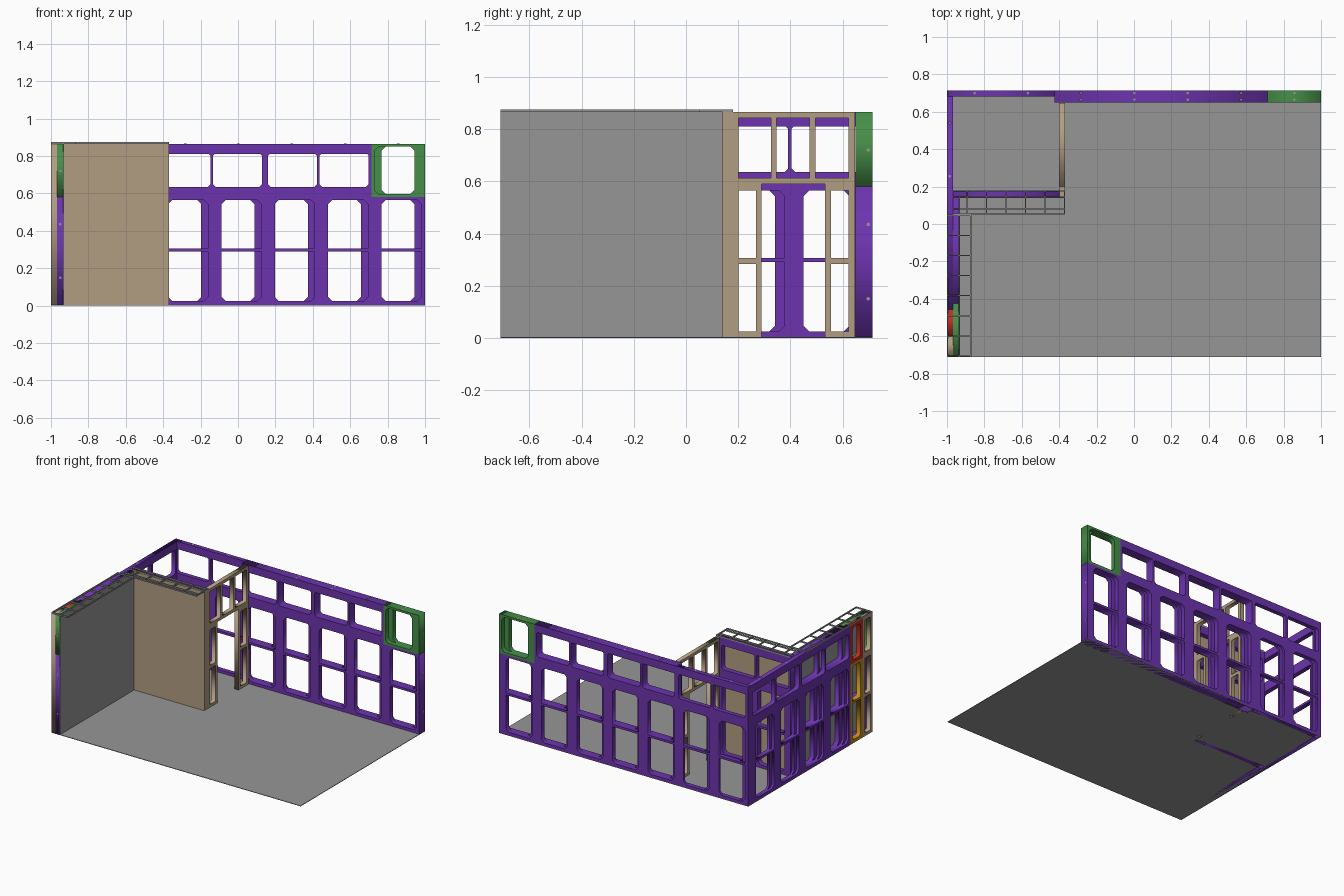
import bpy, bmesh
from mathutils import Matrix, Vector

cube = bpy.data.objects.get("Cube")
if cube:
    bpy.data.objects.remove(cube, do_unlink=True)


def material(name, rgb):
    col = [(c / 255 / 12.92) if c < 11 else ((c / 255 + 0.055) / 1.055) ** 2.4 for c in rgb] + [1]
    m = bpy.data.materials.new(name)
    m.use_nodes = True
    m.diffuse_color = col
    m.node_tree.nodes["Principled BSDF"].inputs["Base Color"].default_value = col
    return m


PURPLE = material("purple", (108, 52, 174))
GREEN = material("green", (70, 142, 72))
TAN = material("tan", (178, 157, 129))
GRAY = material("gray", (150, 150, 150))
RED = material("red", (190, 48, 36))
GOLD = material("gold", (196, 142, 28))

P = 0.285            # panel pitch
SPLIT, TOP = 0.58, 0.865
BACK, MID, FRONT = 0.715, 0.683, 0.65      # back wall layers in y
OUT, SKIN, IN = -1.0, -0.967, -0.935       # side wall layers in x


def finish(name, mesh, mat):
    mesh.materials.clear()
    mesh.materials.append(mat)
    ob = bpy.data.objects.new(name, mesh)
    bpy.context.collection.objects.link(ob)
    return ob


def box(name, mat, x, y, z):
    bm = bmesh.new()
    bmesh.ops.create_cube(bm, size=1)
    for v in bm.verts:
        v.co = [(a + b) / 2 + c * (b - a) for (a, b), c in zip((x, y, z), v.co)]
    mesh = bpy.data.meshes.new(name)
    bm.to_mesh(mesh)
    bm.free()
    return finish(name, mesh, mat)


def outline(u0, u1, v0, v1, low=0, high=0):
    """Rectangle with optional chamfers at its low and high corners."""
    pts = []
    for u, v, c, du, dv in ((u0, v0, low, 1, 1), (u1, v0, low, -1, 1),
                            (u1, v1, high, -1, -1), (u0, v1, high, 1, -1)):
        pair = [(u, v + dv * c), (u + du * c, v)] if c else [(u, v)]
        pts += pair if du == dv else pair[::-1]
    return pts


def plate(name, mat, axis, w0, w1, rect, holes):
    """Upright plate across the given axis, with openings."""
    cu = bpy.data.curves.new(name, "CURVE")
    cu.dimensions, cu.fill_mode, cu.extrude = "2D", "BOTH", (w1 - w0) / 2
    for pts in [outline(*rect)] + [outline(*h) for h in holes]:
        sp = cu.splines.new("POLY")
        sp.points.add(len(pts) - 1)
        for p, (u, v) in zip(sp.points, pts):
            p.co = (u, v, 0, 1)
        sp.use_cyclic_u = True
    tmp = bpy.data.objects.new(name + "_profile", cu)
    bpy.context.collection.objects.link(tmp)
    deps = bpy.context.evaluated_depsgraph_get()
    mesh = bpy.data.meshes.new_from_object(tmp.evaluated_get(deps))
    bpy.data.objects.remove(tmp, do_unlink=True)
    mid = (w0 + w1) / 2
    if axis == "x":
        mat4 = Matrix(((0, 0, 1, mid), (1, 0, 0, 0), (0, 1, 0, 0), (0, 0, 0, 1)))
    else:
        mat4 = Matrix(((1, 0, 0, 0), (0, 0, -1, mid), (0, 1, 0, 0), (0, 0, 0, 1)))
    mesh.transform(mat4)
    return finish(name, mesh, mat)


def lower_cells(p, a, b):
    return [(p + a, p + b, 0.025, 0.29, 0.022, 0), (p + a, p + b, 0.306, 0.565, 0, 0.022)]


def lower_wall(name, axis, w0, w1, start, count, inner):
    a, b = (0.052, 0.265) if inner else (0.022, 0.228)
    holes = [h for i in range(count) for h in lower_cells(start + i * P, a, b)]
    plate(name, PURPLE, axis, w0, w1, (start, start + count * P, 0, SPLIT), holes)


def upper_wall(name, axis, w0, w1, start, count):
    """Wide openings, each pair of panels sharing a slim mullion."""
    holes = []
    for i in range(count):
        a, b = (0.016, 0.007) if i % 2 == 0 else (0.007, 0.016)
        p = start + i * P
        holes.append((p + a, p + P - b, 0.635, 0.81, 0.014, 0.008))
    plate(name, PURPLE, axis, w0, w1, (start, start + count * P, SPLIT, TOP), holes)


def green_panel(name, axis, w0, w1, p, inner):
    a, b = (0.014, 0.228) if inner else (0.052, 0.265)
    plate(name, GREEN, axis, w0, w1, (p, p + P, SPLIT, TOP),
          [(p + a, p + b, 0.597, 0.85, 0.022, 0.022)])


# Floor
box("floor", GRAY, (-1, 1), (-0.71, BACK), (0, 0.004))

# Back wall: thin half behind the room, doubled elsewhere
thin = 1 - 5 * P
half = (BACK + MID) / 2
lower_wall("back_wall_outer_lower", "y", MID, BACK, thin, 5, False)
lower_wall("back_wall_inner_lower", "y", FRONT, MID, thin, 5, True)
upper_wall("back_wall_upper", "y", FRONT, BACK, thin, 4)
green_panel("back_green_outer", "y", MID, BACK, 1 - P, False)
green_panel("back_green_inner", "y", FRONT, MID, 1 - P, True)
lower_wall("back_room_outer_lower", "y", half, BACK, thin - 2 * P, 2, False)
lower_wall("back_room_inner_lower", "y", MID, half, thin - 2 * P, 2, True)
upper_wall("back_room_upper", "y", MID, BACK, thin - 2 * P, 2)
box("back_corner_post", PURPLE, (OUT, thin - 2 * P), (MID, BACK), (0, TOP))

# Side wall outer layer
side = MID - 4 * P
side_half = (OUT + SKIN) / 2
lower_wall("side_wall_outer_lower", "x", OUT, side_half, side, 4, False)
lower_wall("side_wall_inner_lower", "x", side_half, SKIN, side, 4, True)
upper_wall("side_wall_upper", "x", OUT, SKIN, side, 4)

# Half-width filler panels and stud infill at the open end
fill = side - P / 2
a, b = fill + 0.025, side - 0.025
plate("red_filler", RED, "x", OUT, SKIN, (fill, side, SPLIT, TOP),
      [(a, b, 0.605, 0.84, 0.015, 0.015)])
plate("gold_filler", GOLD, "x", OUT, SKIN, (fill, side, 0, SPLIT),
      [(a, b, 0.025, 0.29, 0.015, 0), (a, b, 0.306, 0.56, 0, 0.015)])
a, b = -0.71 + 0.022, fill - 0.022
plate("end_stud_frame", TAN, "x", OUT, SKIN, (-0.71, fill, 0, TOP),
      [(a, b, 0.022, 0.283), (a, b, 0.305, 0.565), (a, b, 0.61, 0.843)])

# Side wall inner layer with lining sheet
lower_wall("side_lining_lower", "x", SKIN, IN, -0.71, 3, True)
upper_wall("side_lining_upper", "x", SKIN, IN, -0.71 + P, 2)
green_panel("side_green", "x", SKIN, IN, -0.71, True)
box("side_sheet", GRAY, (IN, IN + 0.004), (-0.71, 0.145), (0, TOP))

# Cross wall with tan sheet and end post
lower_wall("cross_wall_lower", "y", 0.145, 0.18, SKIN, 2, True)
upper_wall("cross_wall_upper", "y", 0.145, 0.18, SKIN, 2)
box("cross_sheet", TAN, (IN, -0.368), (0.139, 0.145), (0, TOP))
box("cross_end_post", TAN, (SKIN + 2 * P, -0.368), (0.145, 0.2), (0, TOP))

# Stud partition with doorway
x0, x1 = -0.4, -0.368
plate("partition_upper", TAN, "x", x0, x1, (0.2, 0.648, 0.59, TOP),
      [(0.202, 0.325, 0.613, 0.843), (0.347, 0.473, 0.613, 0.843), (0.497, 0.623, 0.613, 0.843)])
for name, u0, u1, c0, c1 in (("partition_lower_front", 0.2, 0.29, 0.202, 0.268),
                             ("partition_lower_back", 0.532, 0.648, 0.555, 0.623)):
    plate(name, TAN, "x", x0, x1, (u0, u1, 0, 0.59),
          [(c0, c1, 0.024, 0.284), (c0, c1, 0.307, 0.565)])

# Open top tracks over both walls
Z = (TOP, 0.875)
T = 0.003
for i, x in enumerate((OUT + T, IN, -0.87 - T)):
    box(f"side_track_rail_{i}", GRAY, (x - T, x + T), (-0.71, 0.05), Z)
for i in range(8):
    y = 0.047 - i * 0.1075
    box(f"side_track_rung_{i}", GRAY, (OUT, -0.87), (y - T, y + T), Z)
for i, y in enumerate((0.05 + T, 0.08, 0.145, 0.18 - T)):
    box(f"cross_track_rail_{i}", GRAY, (SKIN, -0.368), (y - T, y + T), Z)
for i in range(6):
    x = -0.371 - i * 0.1045
    box(f"cross_track_rung_{i}", GRAY, (x - T, x + T), (0.05, 0.18), Z)


# Bolt holes along the wall tops and the free end
def bolt(name, centre, axis):
    bm = bmesh.new()
    bmesh.ops.create_cone(bm, cap_ends=True, segments=10, radius1=0.007, radius2=0.007, depth=0.002)
    rot = Vector((0, 0, 1)).rotation_difference(Vector(axis)).to_matrix().to_4x4()
    bm.transform(Matrix.Translation(centre) @ rot)
    mesh = bpy.data.meshes.new(name)
    bm.to_mesh(mesh)
    bm.free()
    finish(name, mesh, GRAY)


for i in range(7):
    x = 1 - (i + 0.5) * P
    bolt(f"back_bolt_{i}", (x, 0.7, TOP), (0, 0, 1))
    if i < 5:
        bolt(f"back_inner_bolt_{i}", (x, 0.665, TOP), (0, 0, 1))
for i in range(2):
    bolt(f"side_bolt_{i}", (-0.985, MID - (i + 0.5) * P, TOP), (0, 0, 1))
for i in range(3):
    z = 0.15 + i * P
    bolt(f"end_bolt_{i}", (1, 0.698, z), (1, 0, 0))
    bolt(f"side_end_bolt_{i}", (-0.95, -0.71, z), (0, 1, 0))
